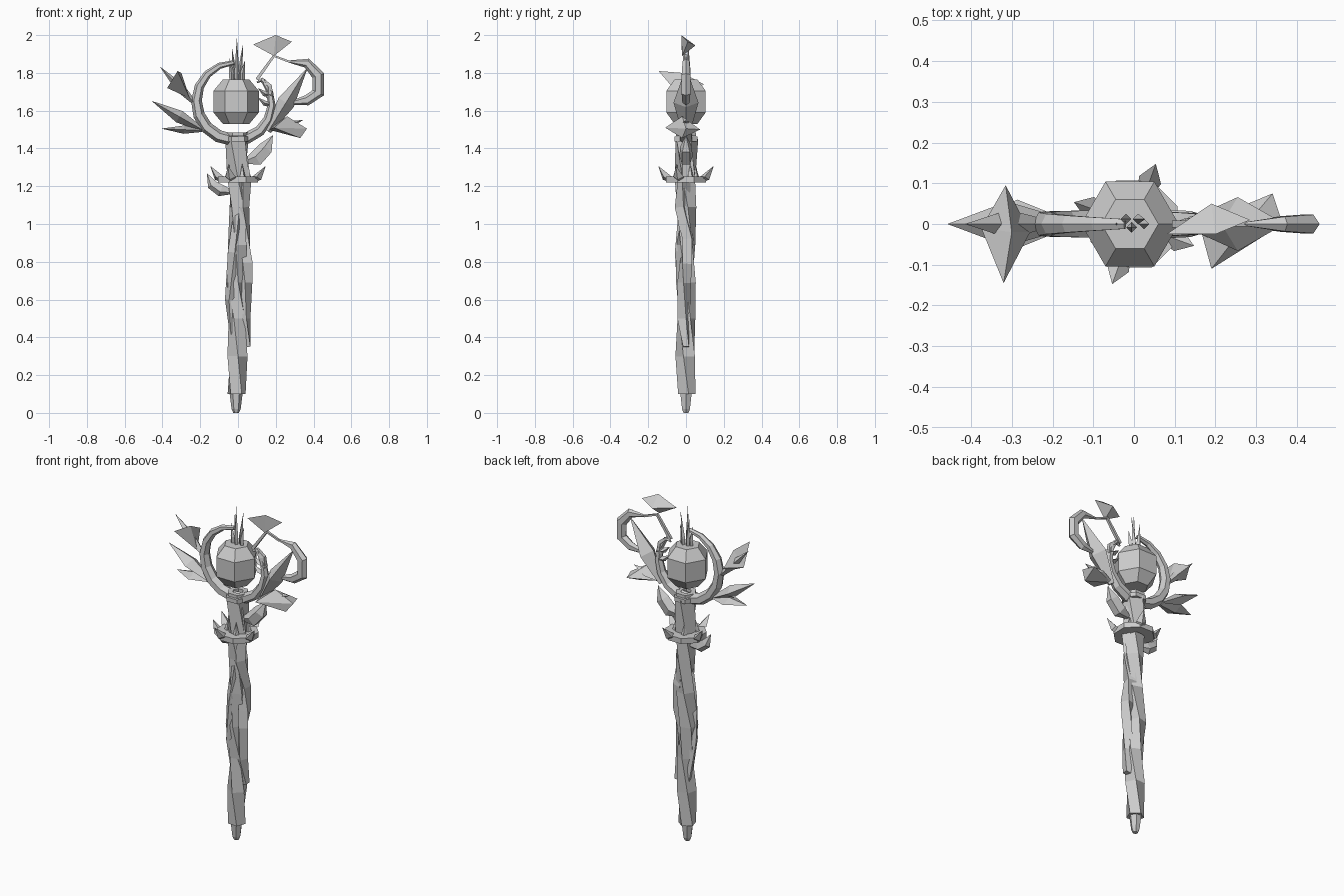
import bpy, bmesh, math
from mathutils import Vector, Matrix

if "Cube" in bpy.data.objects:
    bpy.data.objects.remove(bpy.data.objects["Cube"])

grey = bpy.data.materials.new("pale grey")
grey.use_nodes = True
grey.diffuse_color = (0.6, 0.6, 0.6, 1)
grey.node_tree.nodes["Principled BSDF"].inputs["Base Color"].default_value = (0.6, 0.6, 0.6, 1)


def finish(name, bm):
    bmesh.ops.remove_doubles(bm, verts=bm.verts, dist=0.0005)
    bmesh.ops.recalc_face_normals(bm, faces=bm.faces)
    mesh = bpy.data.meshes.new(name)
    bm.to_mesh(mesh)
    bm.free()
    mesh.materials.append(grey)
    obj = bpy.data.objects.new(name, mesh)
    bpy.context.collection.objects.link(obj)
    return obj


def tube(name, path, radii, sides=4, depth=1.0, start=0, twist=0, spin=0):
    """Faceted tube along a path; depth widens it in y, twist turns each ring."""
    bm = bmesh.new()
    pts = [Vector(p) if len(p) == 3 else Vector((p[0], 0, p[1])) for p in path]
    rings = []
    for i, (p, r) in enumerate(zip(pts, radii)):
        t = (pts[min(i + 1, len(pts) - 1)] - pts[max(i - 1, 0)]).normalized()
        n = t.cross(Vector((0, 1, 0))).normalized()
        b = n.cross(t)
        angles = [math.radians(start + twist * i + 360 * k / sides) for k in range(sides)]
        rings.append([bm.verts.new(p + n * math.cos(a) * r + b * math.sin(a) * r * depth)
                      for a in angles])
    for lo, hi in zip(rings, rings[1:]):
        for k in range(sides):
            j = (k + 1) % sides
            bm.faces.new((lo[k], lo[j], hi[j], hi[k]))
    bm.faces.new(rings[0])
    bm.faces.new(rings[-1])
    bm.transform(Matrix.Rotation(math.radians(spin), 4, 'Z'))
    return finish(name, bm)


def shard(name, base, tip, width, depth, mid=0.45):
    """Double pointed crystal."""
    a, b = Vector((base[0], 0, base[1])), Vector((tip[0], 0, tip[1]))
    return tube(name, [a, a.lerp(b, mid), b], [width * 0.35, width, 0], 4, depth / width)


def gem(name, points):
    """Irregular crystal from its corners."""
    bm = bmesh.new()
    for p in points:
        bm.verts.new(p)
    bmesh.ops.convex_hull(bm, input=bm.verts)
    return finish(name, bm)


def band(name, z, height, outer, inner, sides, start=0):
    """Flat faceted ring around the shaft."""
    bm = bmesh.new()
    profile = [(outer, z + height / 2), (outer, z - height / 2),
               (inner, z - height / 2), (inner, z + height / 2)]
    rings = []
    for k in range(sides):
        a = math.radians(start + 360 * k / sides)
        rings.append([bm.verts.new((r * math.cos(a), r * math.sin(a), h)) for r, h in profile])
    for k in range(sides):
        u, v = rings[k], rings[(k + 1) % sides]
        for m in range(4):
            bm.faces.new((u[m], v[m], v[m - 1], u[m - 1]))
    return finish(name, bm)


# Shaft, foot and the strand wound along it
tube("foot", [(-0.01, 0), (-0.01, 0.02), (-0.01, 0.1)], [0.015, 0.024, 0.034], 6)
tube("shaft",
     [(-0.008, 0.1), (-0.004, 0.3), (0, 0.5), (-0.014, 0.69), (0, 0.89),
      (0.005, 1.09), (0, 1.25), (-0.004, 1.45)],
     [0.05, 0.056, 0.05, 0.055, 0.053, 0.055, 0.06, 0.065], 5, start=20, twist=30)
tube("wound_strand",
     [(0.05, 0, 0.35), (0.032, -0.012, 0.5), (0.04, -0.01, 0.69), (0.045, 0, 0.79),
      (0.035, 0.01, 0.92), (0.02, -0.02, 1.09), (0.035, -0.01, 1.22), (0.02, 0, 1.4)],
     [0.022, 0.036, 0.036, 0.038, 0.036, 0.04, 0.036, 0.03], 4, start=45, twist=25)
tube("back_strand",
     [(-0.02, 0.01, 0.35), (-0.035, -0.01, 0.6), (-0.02, -0.025, 0.85), (0, -0.02, 1.1)],
     [0.02, 0.036, 0.034, 0.02], 4, start=45, twist=-25)

# Horned collar and neck bands
band("horned_collar", 1.235, 0.032, 0.115, 0.055, 8, 22)
for i in range(4):
    tube(f"collar_horn_{i + 1}", [(0.085, 1.235), (0.115, 1.25), (0.157, 1.308)],
         [0.016, 0.022, 0], 4, 1.3, spin=70 + 90 * i)
    tube(f"collar_thorn_{i + 1}", [(0.06, 1.235), (0.052, 1.32)], [0.02, 0], 4,
         spin=25 + 90 * i)
band("neck_band_lower", 1.45, 0.025, 0.07, 0.04, 6)
band("neck_band_upper", 1.475, 0.018, 0.06, 0.03, 6)

# Curling leaves beside the neck
tube("left_leaf", [(0.04, 1.33), (0.1, 1.345), (0.15, 1.4), (0.185, 1.47)],
     [0.015, 0.045, 0.042, 0], 5, 0.8)
tube("right_leaf", [(-0.03, 1.17), (-0.09, 1.18), (-0.135, 1.21), (-0.165, 1.27)],
     [0.012, 0.035, 0.03, 0], 5, 0.8)

# Open hoop around the orb, tapering to both ends
steps = 15
hoop, hoop_radii = [], []
for i in range(steps):
    f = i / (steps - 1)
    a = math.radians(92 + 305 * f)
    r = 0.205 - 0.02 * max(0, f - 0.7) / 0.3
    hoop.append((-0.015 + r * math.cos(a), 1.65 + r * math.sin(a)))
    hoop_radii.append(0.012 + 0.021 * math.sin(math.pi * f))
tube("hoop", hoop, hoop_radii, 6, 1.15)
tube("hoop_curl", [(0.17, 1.67), (0.165, 1.73), (0.125, 1.765), (0.1, 1.75)],
     [0.022, 0.018, 0.014, 0.005], 5)
for i, z in enumerate((1.63, 1.68)):
    tube(f"hoop_thorn_{i + 1}", [(0.185, z), (0.14, z + 0.01), (0.105, z + 0.04)],
         [0.015, 0.014, 0], 4, 1.4)

# Orb and crown of needles
tube("orb", [(-0.01, 1.53), (-0.01, 1.59), (-0.01, 1.705), (-0.01, 1.765)],
     [0.07, 0.12, 0.12, 0.07], 6)
for i, (x, y, tip, z) in enumerate([(-0.035, 0, -0.045, 1.88), (-0.02, 0.012, -0.033, 1.94),
                                    (-0.006, -0.008, -0.006, 1.99), (0.01, 0.012, 0.027, 1.955),
                                    (0.025, 0, 0.038, 1.87)]):
    tube(f"crown_needle_{i + 1}", [(x, y, 1.75), (x, y, 1.8), (tip, y, z)],
         [0.01, 0.013, 0], 4)

# Crystal fans on both sides
for i, (base, tip, width, depth) in enumerate([
        ((-0.22, 1.63), (-0.415, 1.835), 0.026, 0.035),
        ((-0.19, 1.5), (-0.458, 1.652), 0.034, 0.055),
        ((-0.19, 1.495), (-0.405, 1.505), 0.022, 0.06)]):
    shard(f"right_shard_{i + 1}", base, tip, width, depth)
shard("left_shard_1", (0.16, 1.49), (0.37, 1.83), 0.047, 0.066)
shard("left_shard_2", (0.17, 1.5), (0.345, 1.55), 0.025, 0.04)
gem("left_gem", [(0.16, 0, 1.5), (0.19, -0.11, 1.51), (0.26, -0.02, 1.57),
                 (0.34, 0.075, 1.5), (0.365, 0, 1.505), (0.33, -0.02, 1.455)])
gem("right_gem", [(-0.32, -0.145, 1.81), (-0.375, -0.01, 1.72), (-0.255, -0.02, 1.665),
                  (-0.315, 0.095, 1.74), (-0.3, -0.02, 1.8)])

# Stem with top gem, and the hook hanging from it
tube("stem", [(0.1, 1.765), (0.19, 1.89), (0.275, 1.858)], [0.012, 0.01, 0.008], 4, start=45)
gem("top_gem", [(0.08, -0.025, 1.95), (0.2, -0.025, 2.0), (0.285, 0.01, 1.965),
                (0.19, -0.02, 1.89), (0.19, 0.05, 1.945)])
tube("hook", [(0.27, 1.86), (0.365, 1.852), (0.425, 1.785), (0.425, 1.695),
              (0.365, 1.655), (0.25, 1.635)],
     [0.006, 0.026, 0.033, 0.033, 0.028, 0.004], 6, 0.8)
